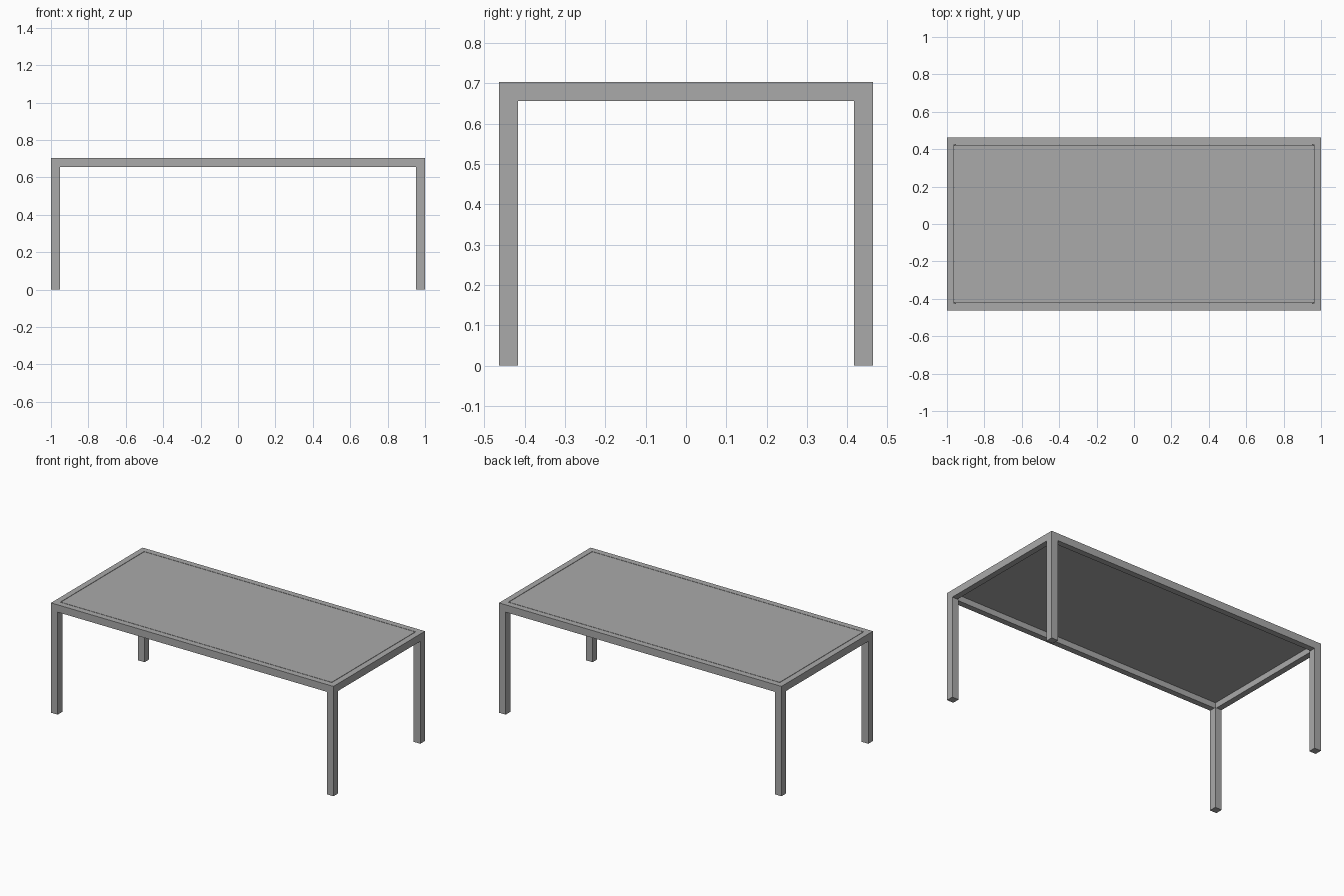
import bpy

# Remove the default cube
cube = bpy.data.objects.get("Cube")
if cube:
    bpy.data.objects.remove(cube, do_unlink=True)

# Overall sizes
HALF_X, HALF_Y, HEIGHT = 1.0, 0.463, 0.703
LEG = 0.047       # square leg side and rail depth
RAIL = 0.038      # rail width
GAP = 0.003       # shadow gap round the top panel
PANEL = 0.012     # panel thickness

grey = bpy.data.materials.new("grey_metal")
grey.use_nodes = True
colour = (0.4, 0.4, 0.4, 1)
grey.diffuse_color = colour
grey.node_tree.nodes["Principled BSDF"].inputs["Base Color"].default_value = colour


def box(name, low, high):
    """Add a box spanning two opposite corners."""
    centre = [(a + b) / 2 for a, b in zip(low, high)]
    bpy.ops.mesh.primitive_cube_add(size=1, location=centre)
    part = bpy.context.object
    part.name = name
    part.scale = [b - a for a, b in zip(low, high)]
    bpy.ops.object.transform_apply(location=False, rotation=False, scale=True)
    part.data.materials.append(grey)
    return part


def mirrored_box(name, low, high, axes):
    """Add a box repeated across the chosen centre planes."""
    part = box(name, low, high)
    bpy.ops.object.transform_apply(location=True, rotation=False, scale=False)
    mirror = part.modifiers.new("mirror", "MIRROR")
    mirror.use_axis = axes
    return part


under = HEIGHT - LEG

# Four legs at the corners
mirrored_box("legs", (HALF_X - LEG, HALF_Y - LEG, 0),
             (HALF_X, HALF_Y, under), (True, True, False))

# Long rails run full length, end rails fit between them
mirrored_box("long_rails", (-HALF_X, HALF_Y - RAIL, under),
             (HALF_X, HALF_Y, HEIGHT), (False, True, False))
mirrored_box("end_rails", (HALF_X - RAIL, RAIL - HALF_Y, under),
             (HALF_X, HALF_Y - RAIL, HEIGHT), (True, False, False))

# Thin top panel set flush inside the frame
px, py = HALF_X - RAIL - GAP, HALF_Y - RAIL - GAP
box("top_panel", (-px, -py, HEIGHT - PANEL), (px, py, HEIGHT))
